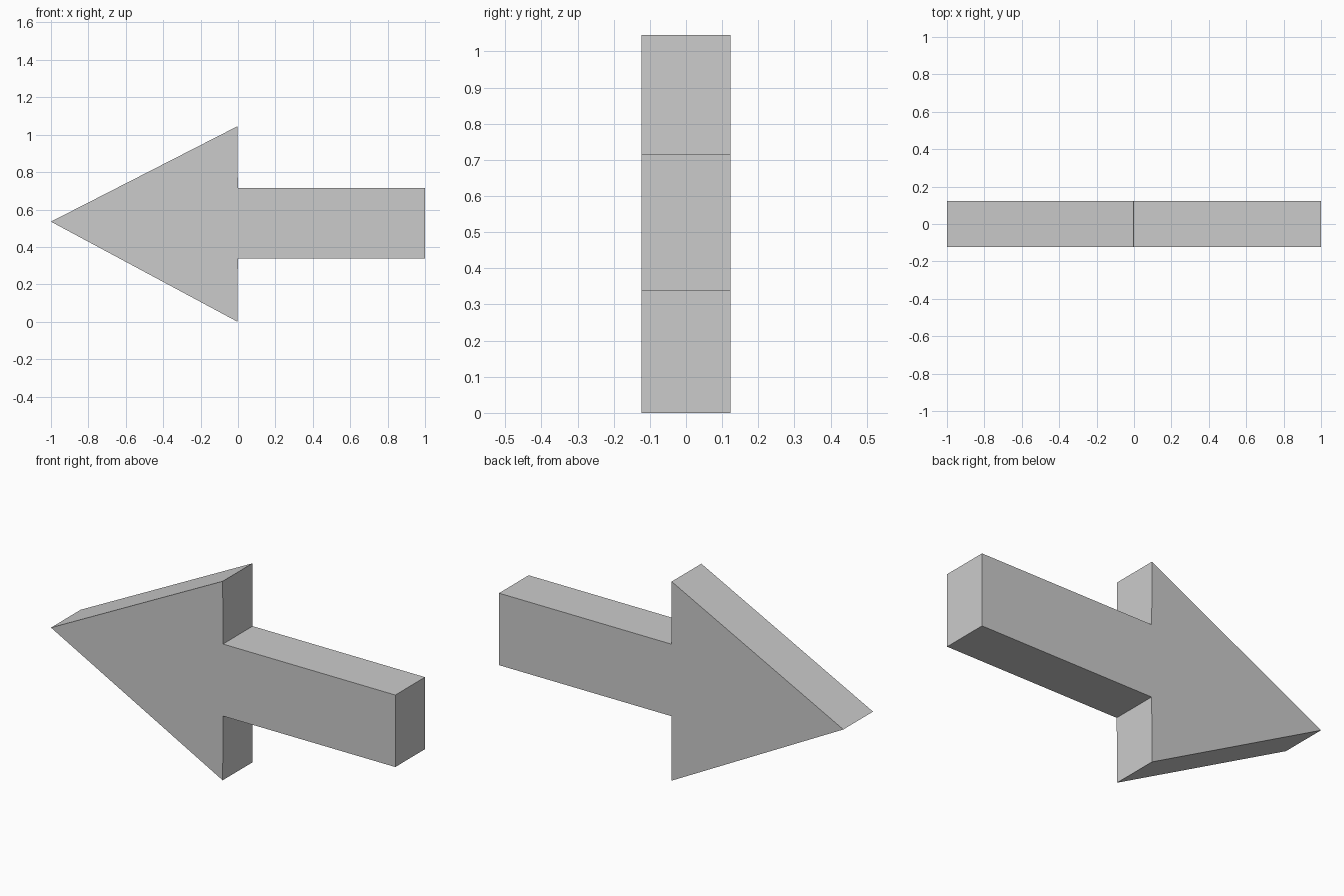
import bpy
import bmesh

if "Cube" in bpy.data.objects:
    bpy.data.objects.remove(bpy.data.objects["Cube"])

HALF_DEPTH = 0.123

# Arrow outline in the x-z plane, starting at the tip
outline = [
    (-1.0, 0.535),
    (-0.003, 0.0), (-0.001, 0.338),
    (1.0, 0.338), (1.0, 0.716),
    (-0.001, 0.716), (-0.003, 1.045),
]

# Extrude the outline from front to back
bm = bmesh.new()
face = bm.faces.new([bm.verts.new((x, -HALF_DEPTH, z)) for x, z in outline])
result = bmesh.ops.extrude_face_region(bm, geom=[face], use_keep_orig=True)
back = [v for v in result["geom"] if isinstance(v, bmesh.types.BMVert)]
bmesh.ops.translate(bm, verts=back, vec=(0, 2 * HALF_DEPTH, 0))
bmesh.ops.recalc_face_normals(bm, faces=bm.faces)

mesh = bpy.data.meshes.new("arrow")
bm.to_mesh(mesh)
bm.free()
bpy.context.collection.objects.link(bpy.data.objects.new("arrow", mesh))
